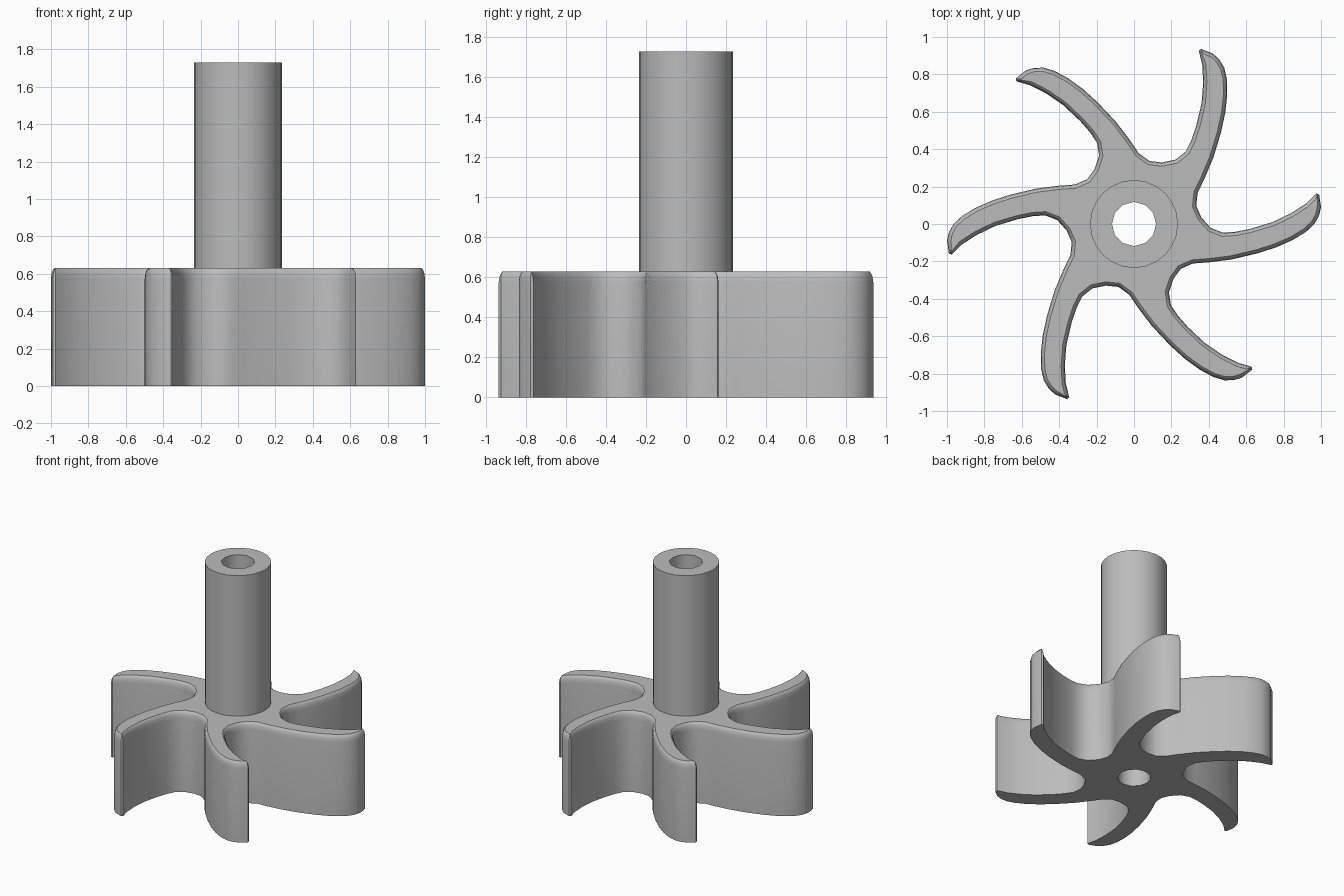
import bpy
import bmesh
from math import cos, sin, pi, radians
from mathutils import Vector, Matrix

cube = bpy.data.objects.get("Cube")
if cube:
    bpy.data.objects.remove(cube, do_unlink=True)

BLADES = 6
ROTOR_TOP, SHAFT_TOP = 0.63, 1.73
SHAFT_R, BORE_R = 0.235, 0.118
SHAFT_SIDES, BORE_SIDES = 24, 12

grey = bpy.data.materials.new("plain grey")
grey.use_nodes = True
colour = (0.5, 0.5, 0.5, 1)
grey.diffuse_color = colour
grey.node_tree.nodes["Principled BSDF"].inputs["Base Color"].default_value = colour


def circle(radius, sides):
    return [Vector((radius * cos(2 * pi * i / sides), radius * sin(2 * pi * i / sides)))
            for i in range(sides)]


def ring(bm, points, z):
    return [bm.verts.new((p.x, p.y, z)) for p in points]


def bridge(bm, low, high):
    n = len(low)
    for i in range(n):
        j = (i + 1) % n
        bm.faces.new((low[i], low[j], high[j], high[i]))


def cap(bm, outer, inner):
    """Fill the flat area between two closed loops."""
    edges = []
    for loop in (outer, inner):
        for a, b in zip(loop, loop[1:] + loop[:1]):
            edges.append(bm.edges.get((a, b)) or bm.edges.new((a, b)))
    bmesh.ops.triangle_fill(bm, use_beauty=True, use_dissolve=False, edges=edges)


def shrink(points, amount):
    """Offset a counter-clockwise outline inwards, limiting sharp corners."""
    result = []
    for i, p in enumerate(points):
        a = (p - points[i - 1]).normalized()
        b = (points[(i + 1) % len(points)] - p).normalized()
        na, nb = Vector((-a.y, a.x)), Vector((-b.y, b.x))
        mid = (na + nb).normalized()
        result.append(p + mid * amount / max(mid.dot(na), 0.6))
    return result


def finish(bm, name):
    bmesh.ops.recalc_face_normals(bm, faces=bm.faces)
    mesh = bpy.data.meshes.new(name)
    bm.to_mesh(mesh)
    bm.free()
    mesh.materials.append(grey)
    obj = bpy.data.objects.new(name, mesh)
    bpy.context.collection.objects.link(obj)
    bpy.ops.object.select_all(action='DESELECT')
    obj.select_set(True)
    bpy.context.view_layer.objects.active = obj
    bpy.ops.object.shade_smooth_by_angle(angle=radians(32))
    return obj


# One curved blade, from the valley before it to the valley after it
blade = [(0.25, -0.24), (0.315, -0.211), (0.40, -0.205), (0.52, -0.19),
         (0.66, -0.157), (0.76, -0.125), (0.85, -0.085), (0.92, -0.042),
         (0.965, 0.0), (0.99, 0.045), (1.0, 0.09), (0.99, 0.158),
         (0.975, 0.163), (0.92, 0.11), (0.84, 0.058), (0.74, 0.01),
         (0.62, -0.026), (0.54, -0.042), (0.475, -0.046), (0.41, -0.021),
         (0.36, 0.035)]
outline = []
for k in range(BLADES):
    turn = Matrix.Rotation(2 * pi * k / BLADES, 2)
    outline += [turn @ Vector(p) for p in blade]

# Rotor: extruded outline with a softened top rim
bm = bmesh.new()
rim = [(0, 0), (ROTOR_TOP - 0.055, 0), (ROTOR_TOP - 0.025, 0.004),
       (ROTOR_TOP - 0.008, 0.011), (ROTOR_TOP, 0.02)]
rings = [ring(bm, shrink(outline, inset), z) for z, inset in rim]
for low, high in zip(rings, rings[1:]):
    bridge(bm, low, high)
cap(bm, rings[0], ring(bm, circle(BORE_R, BORE_SIDES), 0))
cap(bm, rings[-1], ring(bm, circle(SHAFT_R, SHAFT_SIDES), ROTOR_TOP))
finish(bm, "rotor")

# Shaft: outer tube above the rotor, with a bore right through
bm = bmesh.new()
foot = ring(bm, circle(SHAFT_R, SHAFT_SIDES), ROTOR_TOP)
head = ring(bm, circle(SHAFT_R, SHAFT_SIDES), SHAFT_TOP)
bore_low = ring(bm, circle(BORE_R, BORE_SIDES), 0)
bore_high = ring(bm, circle(BORE_R, BORE_SIDES), SHAFT_TOP)
bridge(bm, foot, head)
bridge(bm, bore_high, bore_low)
cap(bm, head, bore_high)
finish(bm, "shaft")
